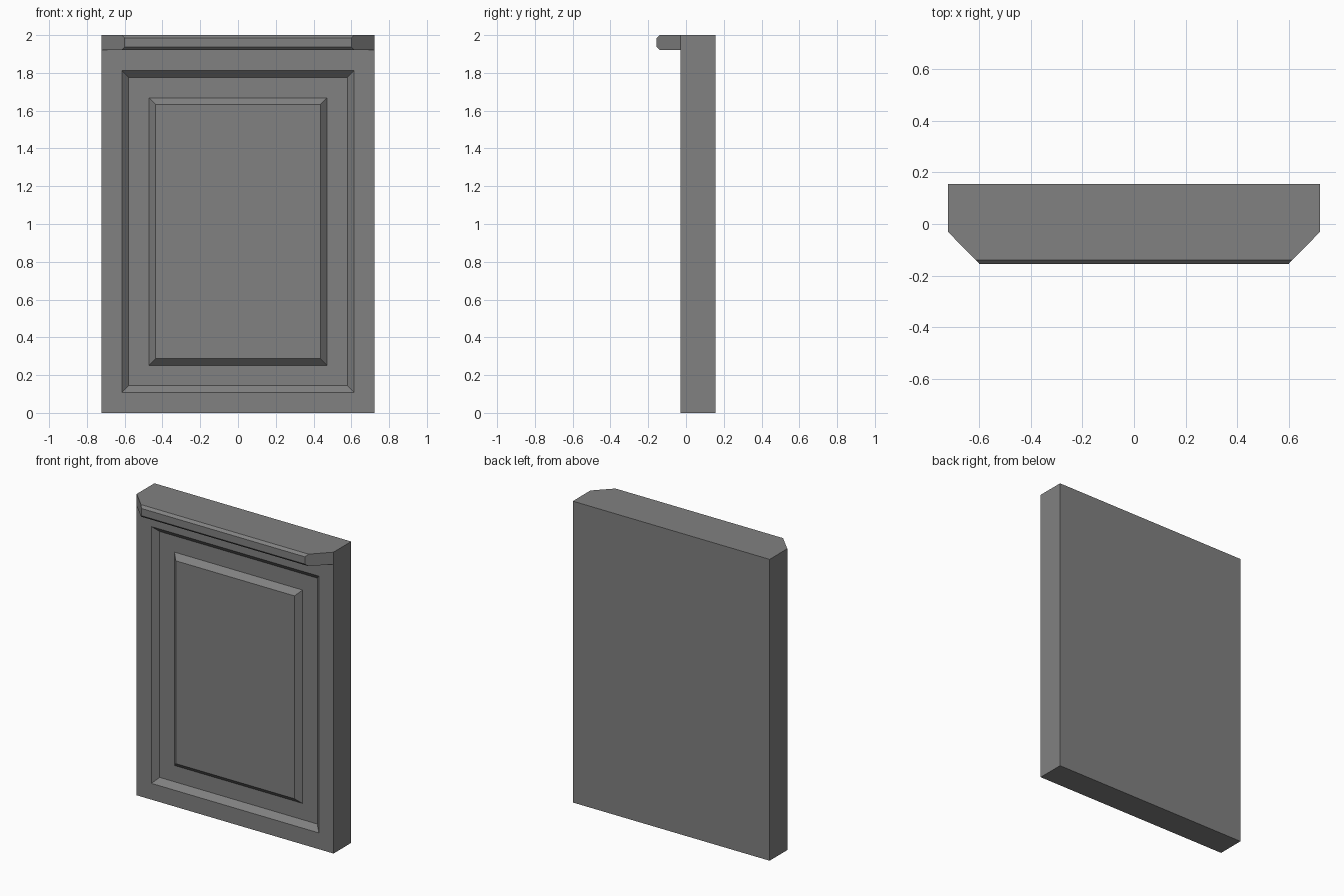
import bpy
import bmesh
from mathutils import Vector

cube = bpy.data.objects.get("Cube")
if cube:
    bpy.data.objects.remove(cube, do_unlink=True)

WIDTH, HEIGHT = 1.445, 2.0
BACK, FRONT = 0.155, -0.03
LEDGE_FRONT, LEDGE_BOTTOM, LEDGE_HALF = -0.155, 1.92, 0.6

grey = bpy.data.materials.new("plain grey")
grey.use_nodes = True
colour = (0.22, 0.22, 0.22, 1)
grey.diffuse_color = colour
grey.node_tree.nodes["Principled BSDF"].inputs["Base Color"].default_value = colour

# Slab
bm = bmesh.new()
bmesh.ops.create_cube(bm, size=1)
bmesh.ops.scale(bm, vec=(WIDTH, BACK - FRONT, HEIGHT), verts=bm.verts)
bmesh.ops.translate(bm, vec=(0, (BACK + FRONT) / 2, HEIGHT / 2), verts=bm.verts)
bmesh.ops.bisect_plane(bm, geom=bm.verts[:] + bm.edges[:] + bm.faces[:],
                       plane_co=(0, 0, LEDGE_BOTTOM), plane_no=(0, 0, 1))
bm.normal_update()
fronts = [f for f in bm.faces if f.normal.y < -0.9]
panel, ledge = sorted(fronts, key=lambda f: f.calc_center_median().z)

# Frame, sloped recess, flat channel and raised centre panel
for thickness, depth in ((0.108, 0), (0.036, -0.035), (0.108, 0), (0.035, 0.035)):
    bmesh.ops.inset_region(bm, faces=[panel], thickness=thickness, depth=depth,
                           use_even_offset=True)

# Top ledge with angled ends
ledge = bmesh.ops.extrude_discrete_faces(bm, faces=[ledge])["faces"][0]
for v in ledge.verts:
    v.co.y = LEDGE_FRONT
    v.co.x = LEDGE_HALF if v.co.x > 0 else -LEDGE_HALF

# Chamfer along the ledge's two long front edges
long_edges = [e for e in ledge.edges
              if abs((e.verts[0].co - e.verts[1].co).normalized().dot(Vector((1, 0, 0)))) > 0.9]
bmesh.ops.bevel(bm, geom=long_edges, offset=0.016, segments=1, affect='EDGES')
bmesh.ops.recalc_face_normals(bm, faces=bm.faces)

mesh = bpy.data.meshes.new("panelled_door")
bm.to_mesh(mesh)
bm.free()
mesh.materials.append(grey)
door = bpy.data.objects.new("panelled_door", mesh)
bpy.context.collection.objects.link(door)
